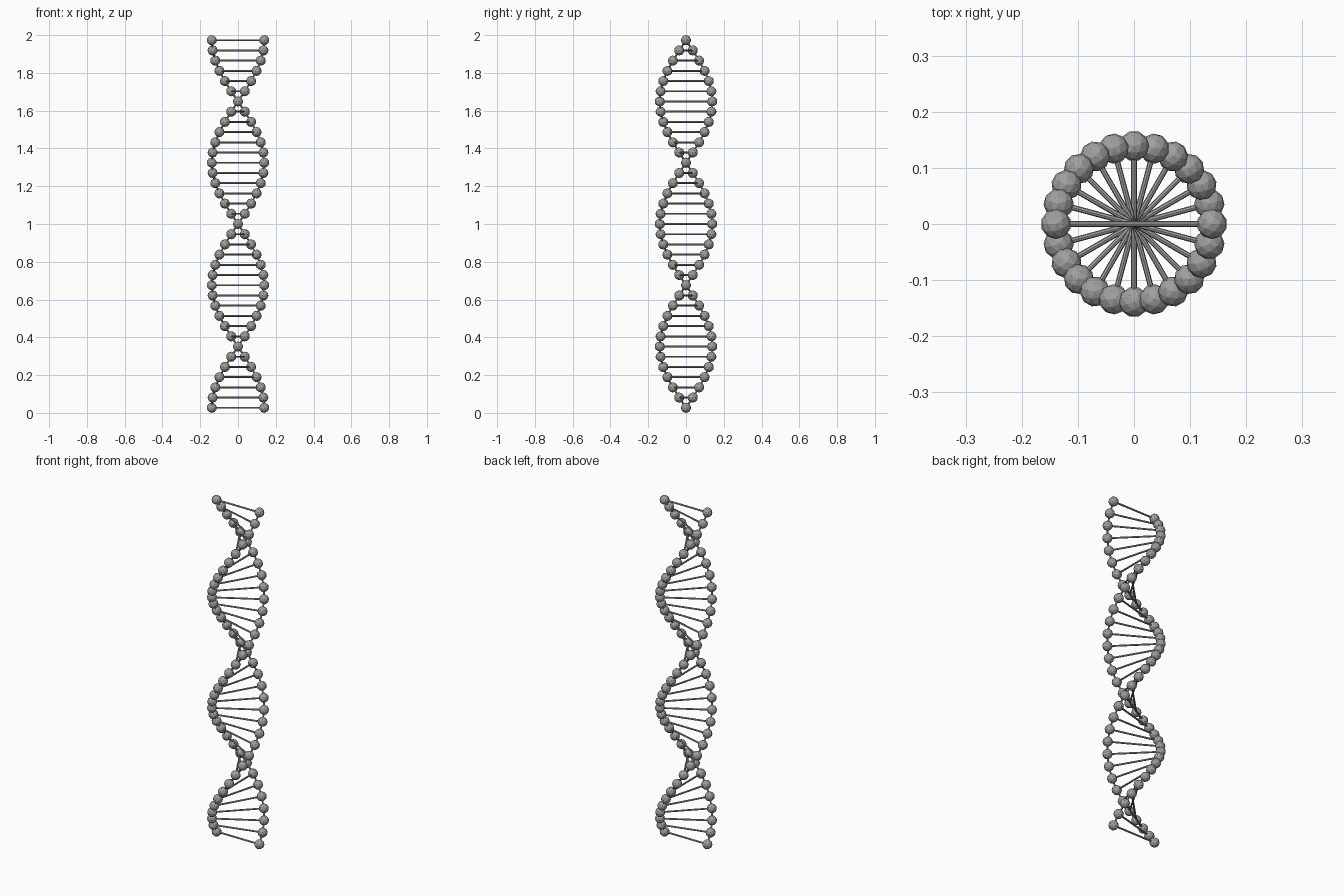
import bpy, bmesh, math
from mathutils import Matrix, Vector

cube = bpy.data.objects.get("Cube")
if cube:
    bpy.data.objects.remove(cube, do_unlink=True)

RUNGS = 37
STEP = math.radians(15)
RADIUS = 0.139
BALL = 0.027
ROD = 0.005
RISE = (2 - 2 * BALL) / (RUNGS - 1)

grey = bpy.data.materials.new("mid_grey")
grey.use_nodes = True
colour = (0.35, 0.35, 0.35, 1)
grey.diffuse_color = colour
grey.node_tree.nodes["Principled BSDF"].inputs["Base Color"].default_value = colour


def helix_point(i, side):
    a = i * STEP
    return Vector((side * RADIUS * math.cos(a), side * RADIUS * math.sin(a), BALL + i * RISE))


def add_rod(bm, start, end):
    d = end - start
    turn = d.to_track_quat('Z', 'Y').to_matrix().to_4x4()
    bmesh.ops.create_cone(bm, cap_ends=True, segments=8, radius1=ROD, radius2=ROD,
                          depth=d.length, matrix=Matrix.Translation((start + end) / 2) @ turn)


def finish(bm, name):
    mesh = bpy.data.meshes.new(name)
    bm.to_mesh(mesh)
    bm.free()
    mesh.materials.append(grey)
    bpy.context.collection.objects.link(bpy.data.objects.new(name, mesh))


# Faceted balls and thin links of the two strands
for side, label in ((1, "left"), (-1, "right")):
    balls, links = bmesh.new(), bmesh.new()
    for i in range(RUNGS):
        p = helix_point(i, side)
        spin = Matrix.Rotation(i * STEP + (math.pi if side < 0 else 0), 4, 'Z')
        bmesh.ops.create_icosphere(balls, subdivisions=2, radius=BALL,
                                   matrix=Matrix.Translation(p) @ spin)
        if i:
            add_rod(links, helix_point(i - 1, side), p)
    finish(balls, label + "_strand_balls")
    finish(links, label + "_strand_links")

# Rungs joining opposite balls
rungs = bmesh.new()
for i in range(RUNGS):
    add_rod(rungs, helix_point(i, -1), helix_point(i, 1))
finish(rungs, "rungs")
